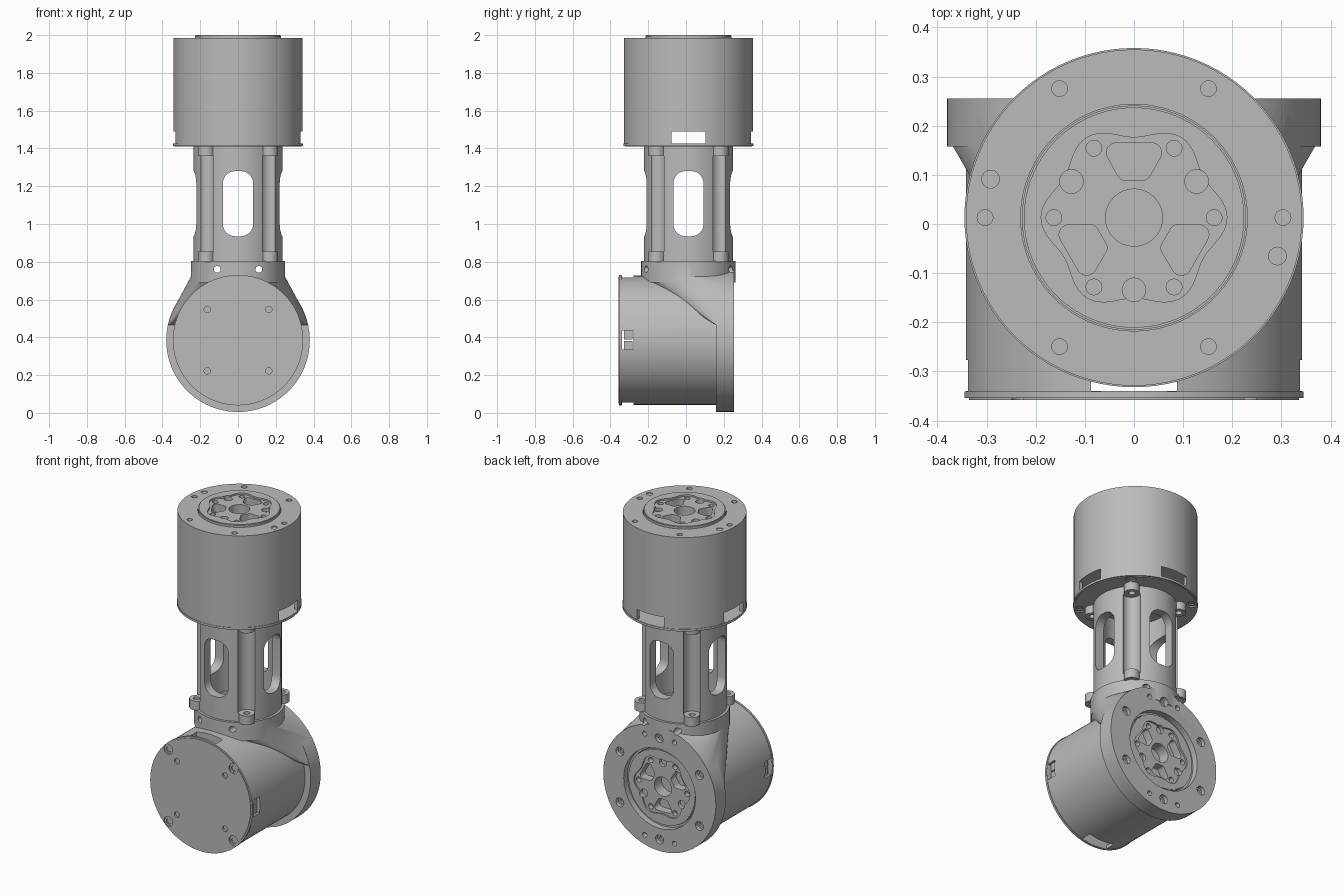
import bpy, bmesh
from math import sin, cos, pi, radians
from mathutils import Matrix, Vector
from mathutils.geometry import convex_hull_2d

if "Cube" in bpy.data.objects:
    bpy.data.objects.remove(bpy.data.objects["Cube"])

grey = bpy.data.materials.new("machined_grey")
grey.use_nodes = True
grey.diffuse_color = (0.5, 0.5, 0.5, 1)
grey.node_tree.nodes["Principled BSDF"].inputs["Base Color"].default_value = (0.5, 0.5, 0.5, 1)

AXIS_Y = 0.013
SIXTHS = [radians(60 * k) for k in range(6)]
CORNERS = [radians(45 + 90 * k) for k in range(4)]


def spin(angle, axis='Z'):
    return Matrix.Rotation(angle, 4, axis)


def circle(r, x=0, y=0, n=32):
    return [(x + r * cos(2 * pi * i / n), y + r * sin(2 * pi * i / n)) for i in range(n)]


def polar(r, dist, angle, n=24):
    return circle(r, dist * cos(angle), dist * sin(angle), n)


def rounded(*circles):
    pts = [p for c in circles for p in c]
    return [pts[i] for i in convex_hull_2d(pts)]


def prism(bm, outline, z0, z1, mat=Matrix()):
    lo = [bm.verts.new(mat @ Vector((x, y, z0))) for x, y in outline]
    hi = [bm.verts.new(mat @ Vector((x, y, z1))) for x, y in outline]
    bm.faces.new(lo[::-1])
    bm.faces.new(hi)
    for i in range(len(lo)):
        j = (i + 1) % len(lo)
        bm.faces.new((lo[i], lo[j], hi[j], hi[i]))


def to_object(name, bm):
    bmesh.ops.recalc_face_normals(bm, faces=bm.faces)
    mesh = bpy.data.meshes.new(name)
    bm.to_mesh(mesh)
    bm.free()
    obj = bpy.data.objects.new(name, mesh)
    bpy.context.scene.collection.objects.link(obj)
    return obj


def make(name, bm, cut=None, mat=Matrix()):
    obj = to_object(name, bm)
    if cut:
        cutter = to_object(name + "_cutter", cut)
        cutter.hide_render = True
        mod = obj.modifiers.new("cut", 'BOOLEAN')
        mod.object, mod.operation, mod.solver = cutter, 'DIFFERENCE', 'EXACT'
        mod.use_self = True
        dg = bpy.context.evaluated_depsgraph_get()
        result = bpy.data.meshes.new_from_object(obj.evaluated_get(dg))
        obj.modifiers.clear()
        obj.data = result
        bpy.data.objects.remove(cutter)
    mesh = obj.data
    mesh.materials.clear()
    mesh.materials.append(grey)
    for p in mesh.polygons:
        p.material_index = 0
    mesh.shade_smooth()
    mesh.set_sharp_from_angle(angle=radians(30))
    obj.matrix_world = mat
    return obj


def motor(prefix, mat, vents):
    # Body with a hollow wiring bay, side vents and a seat for the output disc
    bm, cut = bmesh.new(), bmesh.new()
    prism(bm, circle(0.342, n=96), 0.014, 0.575)
    prism(cut, circle(0.322, n=96), -0.02, 0.083)
    prism(cut, circle(0.2305, n=96), 0.49, 0.7)
    for angle, width in vents:
        w = width / 2
        prism(cut, [(0.29, -w), (0.4, -w), (0.4, w), (0.29, w)], 0.017, 0.08, spin(radians(angle)))
    for a in SIXTHS:
        prism(cut, polar(0.016, 0.303, a), 0.545, 0.7)
    for a in (165, 345):
        prism(cut, polar(0.018, 0.302, radians(a)), 0.57, 0.7)
    make(prefix + "_motor_body", bm, cut, mat)

    # End cover with counterbored corner screws
    bm, cut = bmesh.new(), bmesh.new()
    prism(bm, circle(0.345, n=96), 0.003, 0.016)
    prism(bm, circle(0.336, n=96), -0.001, 0.01)
    for a in CORNERS:
        prism(cut, polar(0.03, 0.311, a), -0.05, 0.006)
        prism(cut, polar(0.018, 0.311, a), -0.04, 0.012)
        prism(cut, polar(0.017, 0.23, a), -0.05, 0.01)
    make(prefix + "_motor_cover", bm, cut, mat)

    # Output disc: lobed recess, bore, pockets and bolt holes
    bm, cut = bmesh.new(), bmesh.new()
    prism(bm, circle(0.228, n=96), 0.488, 0.586)
    prism(bm, circle(0.224, n=96), 0.5, 0.59)
    lobes = []
    for i in range(96):
        a = 2 * pi * i / 96
        r = 0.176 + 0.013 * cos(6 * a)
        lobes.append((r * cos(a), r * sin(a)))
    prism(cut, lobes, 0.58, 0.7)
    prism(cut, circle(0.058, n=48), 0.51, 0.68)
    pocket = rounded(circle(0.02, -0.036, 0.132), circle(0.02, 0.036, 0.132),
                     circle(0.016, -0.018, 0.092), circle(0.016, 0.018, 0.092))
    for k in range(3):
        turn = radians(120 * k)
        prism(cut, pocket, 0.53, 0.67, spin(turn))
        prism(cut, polar(0.024, 0.147, turn + radians(30)), 0.56, 0.66)
    for a in SIXTHS:
        prism(cut, polar(0.016, 0.163, a), 0.55, 0.65)
    make(prefix + "_output_disc", bm, cut, mat)


upper = Matrix.Translation((0, AXIS_Y, 1.41))
lower = Matrix.Translation((0, -0.357, 0.385)) @ spin(radians(-90), 'X')
motor("upper", upper, [(0, 0.18), (90, 0.18), (180, 0.18)])
motor("lower", lower, [(90, 0.175), (-90, 0.175), (0, 0.1), (180, 0.1)])

# Connectors behind the lower side vents
for side, name in ((1, "left"), (-1, "right")):
    bm = bmesh.new()
    for y0, y1 in ((-0.05, -0.004), (0.004, 0.05)):
        prism(bm, [(0.24, y0), (0.325, y0), (0.325, y1), (0.24, y1)], 0.03, 0.075)
    make(name + "_connector", bm, None, lower @ spin(0 if side > 0 else pi))

# Windowed tube with screw channels and end tabs at the corners
bm, cut = bmesh.new(), bmesh.new()
column = Matrix.Translation((0, AXIS_Y, 0))
prism(bm, circle(0.235, n=96), 0.8, 1.41)
prism(cut, circle(0.182, n=96), 0.7, 1.5)
for a in CORNERS:
    prism(bm, rounded(polar(0.043, 0.238, a), polar(0.043, 0.19, a)), 0.8, 1.41)
    prism(cut, polar(0.05, 0.243, a, 32), 0.855, 1.36)
    prism(cut, polar(0.018, 0.24, a), 0.75, 1.45)
window = rounded(*[circle(0.065, x, z) for x in (-0.015, 0.015) for z in (1.0, 1.215)])
for turn in (0, pi / 2):
    prism(cut, window, -0.4, 0.4, spin(turn) @ spin(pi / 2, 'X'))
make("windowed_tube", bm, cut, column)

# Elbow bracket: rear flange, collar and the shoulder blending them
bm, cut = bmesh.new(), bmesh.new()
prism(bm, circle(0.38, n=96), 0.515, 0.612, lower)
prism(bm, circle(0.25, n=96), 0.69, 0.803, column)
shoulder = bmesh.new()
for i in range(41):
    a = radians(12 + 156 * i / 40)
    for y in (0.162, 0.25):
        shoulder.verts.new((0.379 * cos(a), y, 0.385 + 0.379 * sin(a)))
for x, y in circle(0.247, 0, AXIS_Y, 64):
    for z in (0.7, 0.725):
        shoulder.verts.new((x, min(y, 0.25), z))
hull = bmesh.ops.convex_hull(shoulder, input=shoulder.verts)
loose = set(hull["geom_interior"]) | set(hull["geom_unused"])
bmesh.ops.delete(shoulder, geom=[v for v in loose if isinstance(v, bmesh.types.BMVert)], context='VERTS')
temp = bpy.data.meshes.new("shoulder")
shoulder.to_mesh(temp)
shoulder.free()
bm.from_mesh(temp)
bpy.data.meshes.remove(temp)
prism(cut, circle(0.242, n=96), 0.5, 0.8, lower)
prism(cut, circle(0.18, n=64), 0.729, 0.9, column)
for x in (-0.11, 0.11):
    prism(cut, circle(0.018, x, 0.76, 24), -0.4, 0.4, spin(pi / 2, 'X'))
for a in SIXTHS:
    prism(cut, polar(0.027, 0.31, a + radians(30)), 0.588, 0.7, lower)
    prism(cut, polar(0.016, 0.31, a + radians(30)), 0.56, 0.69, lower)
for a in (72, 108, 252, 288):
    prism(cut, polar(0.015, 0.325, radians(a)), 0.58, 0.7, lower)
make("elbow_bracket", bm, cut)
